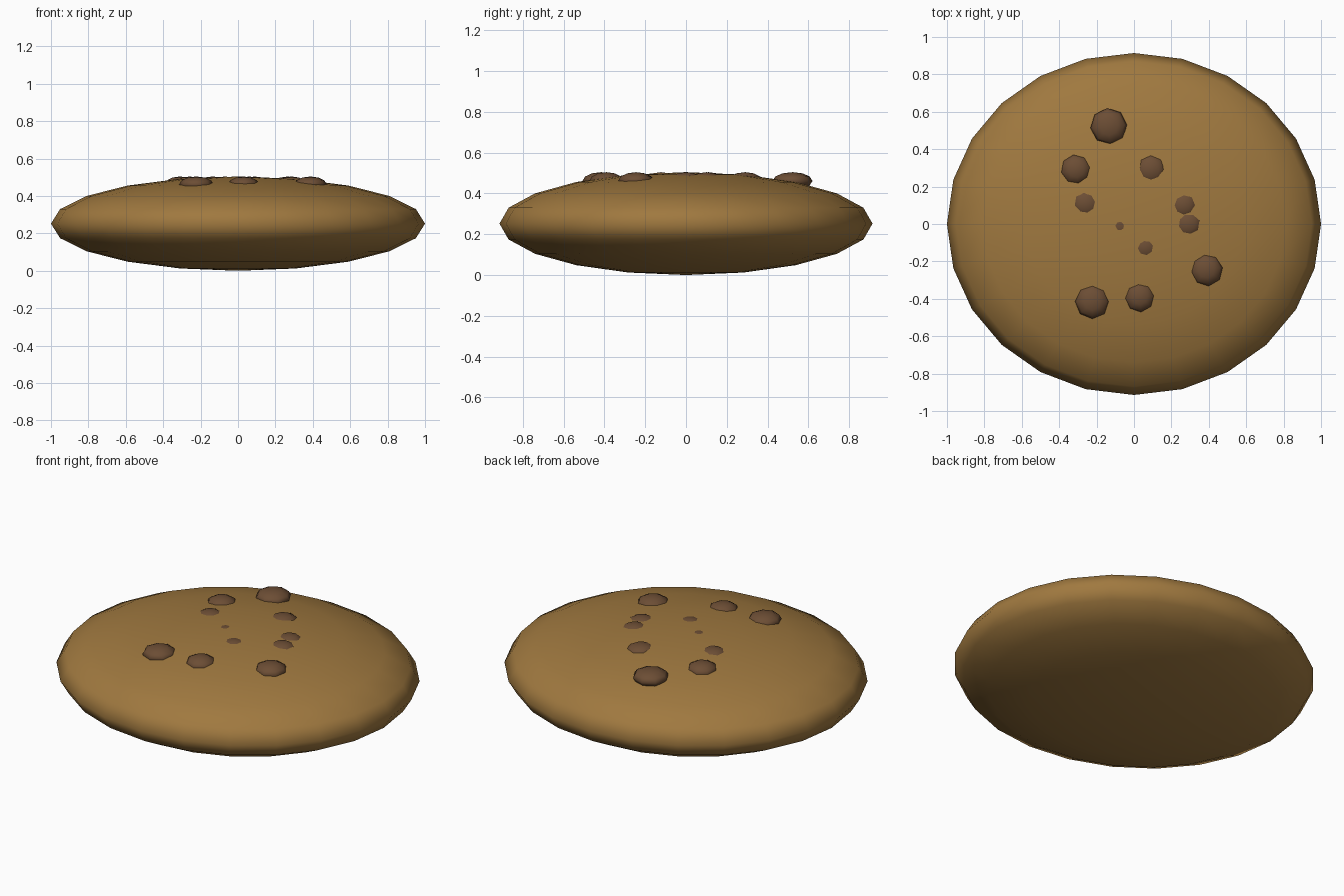
import bpy, math

if "Cube" in bpy.data.objects:
    bpy.data.objects.remove(bpy.data.objects["Cube"])

def material(name, rgb):
    m = bpy.data.materials.new(name)
    m.diffuse_color = (*rgb, 1)
    m.use_nodes = True
    m.node_tree.nodes["Principled BSDF"].inputs["Base Color"].default_value = m.diffuse_color
    return m

DOUGH = material("baked_dough", (0.35, 0.19, 0.05))
CHOC = material("chocolate", (0.15, 0.075, 0.035))

def flat_ball(name, segs, rings, loc, scale, mat, turn=0):
    bpy.ops.mesh.primitive_uv_sphere_add(segments=segs, ring_count=rings, radius=1,
                                         location=loc, rotation=(0, 0, math.radians(turn)))
    ob = bpy.context.object
    ob.name = name
    ob.scale = scale
    bpy.ops.object.transform_apply(location=False, rotation=True, scale=True)
    ob.data.materials.append(mat)
    bpy.ops.object.shade_smooth()
    return ob

# Cookie body: flattened, slightly oval sphere
flat_ball("cookie", 24, 10, (0, 0, 0.252), (1, 0.914, 0.252), DOUGH)

# Chocolate chips half sunk in the top: x, y, radius, turn
chips = [
    (-0.135, 0.522, 0.098, 5), (-0.31, 0.29, 0.083, 10), (0.09, 0.29, 0.085, 0),
    (-0.257, 0.11, 0.082, 10), (0.265, 0.10, 0.080, 0), (0.288, 0.0, 0.082, 15),
    (-0.07, -0.01, 0.085, 0), (0.06, -0.123, 0.080, 10), (0.387, -0.245, 0.088, 8),
    (0.03, -0.39, 0.083, 5), (-0.223, -0.415, 0.092, 0),
]
for i, (x, y, r, turn) in enumerate(chips):
    flat_ball(f"chocolate_chip_{i + 1}", 8, 6, (x, y, 0.461), (r, r, 0.043), CHOC, turn)
